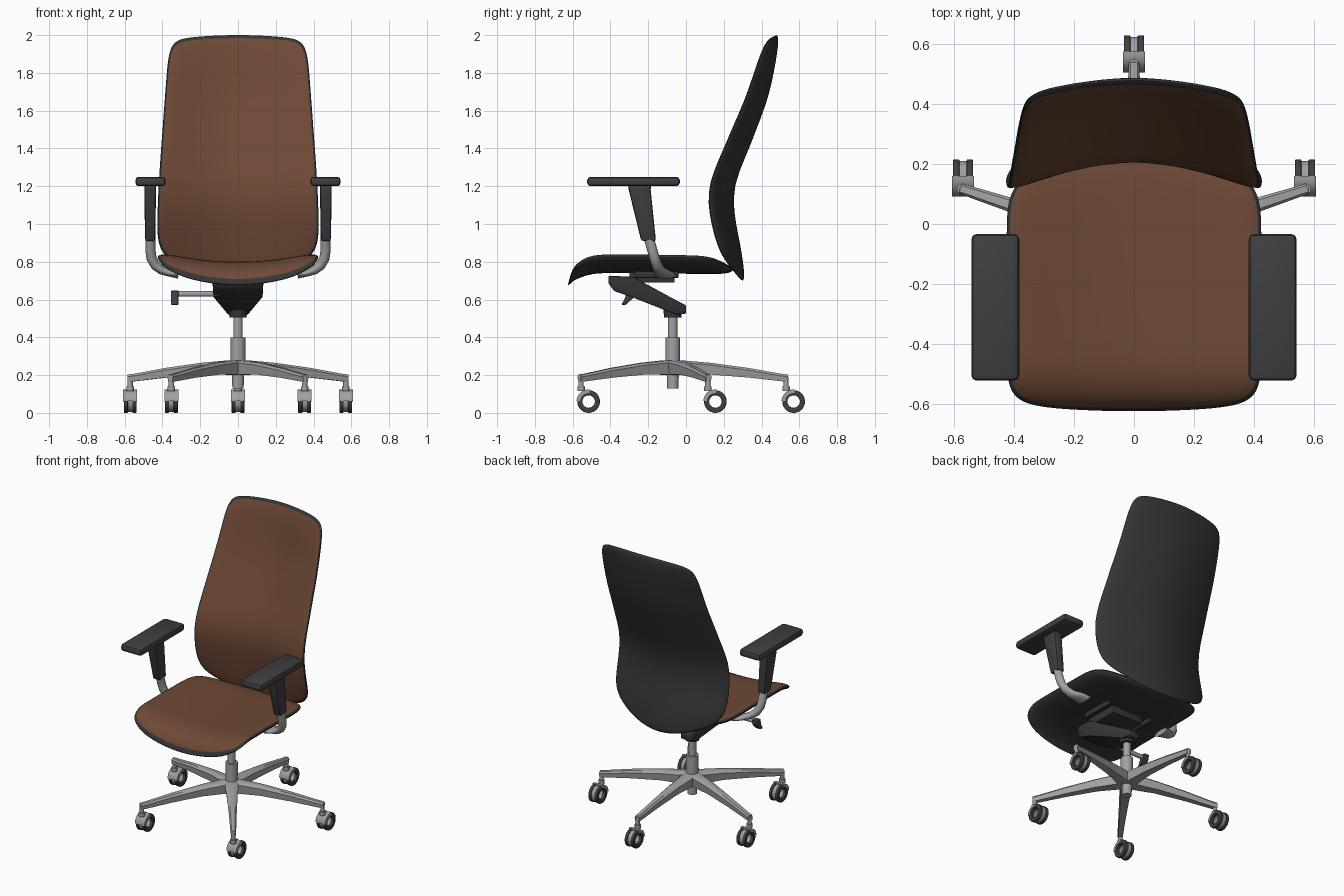
import bpy, bmesh, math
from mathutils import Vector

if "Cube" in bpy.data.objects:
    bpy.data.objects.remove(bpy.data.objects["Cube"])


def material(name, r, g, b):
    m = bpy.data.materials.new(name)
    m.diffuse_color = (r, g, b, 1)
    m.use_nodes = True
    m.node_tree.nodes["Principled BSDF"].inputs["Base Color"].default_value = m.diffuse_color
    return m


BROWN = material("brown upholstery", 0.155, 0.066, 0.036)
SHELL = material("black shell", 0.036, 0.036, 0.036)
PLASTIC = material("dark grey plastic", 0.05, 0.05, 0.05)
METAL = material("grey metal", 0.36, 0.36, 0.36)


def finish(bm, name, mats, bevel=0.0, segments=2):
    bmesh.ops.recalc_face_normals(bm, faces=bm.faces)
    if bevel:
        edges = [e for e in bm.edges if len(e.link_faces) == 2 and e.calc_face_angle() > 0.6]
        bmesh.ops.bevel(bm, geom=edges, offset=bevel, segments=segments, profile=0.5, affect='EDGES')
    me = bpy.data.meshes.new(name)
    bm.to_mesh(me)
    bm.free()
    for m in mats:
        me.materials.append(m)
    ob = bpy.data.objects.new(name, me)
    bpy.context.collection.objects.link(ob)
    return ob


def loft(name, rings, mat, bevel=0.0, closed=False):
    """Skin closed cross-sections; cap the ends unless the loft closes on itself."""
    bm = bmesh.new()
    vs = [[bm.verts.new(p) for p in r] for r in rings]
    n = len(vs[0])
    pairs = list(zip(vs, vs[1:])) + ([(vs[-1], vs[0])] if closed else [])
    for a, b in pairs:
        for i in range(n):
            j = (i + 1) % n
            bm.faces.new((a[i], a[j], b[j], b[i]))
    if not closed:
        bm.faces.new(vs[0])
        bm.faces.new(vs[-1])
    return finish(bm, name, [mat], bevel)


def box(name, lo, hi, mat, bevel=0.0):
    rings = [[(lo[0], lo[1], z), (hi[0], lo[1], z), (hi[0], hi[1], z), (lo[0], hi[1], z)]
             for z in (lo[2], hi[2])]
    return loft(name, rings, mat, bevel)


def lathe(name, x, y, profile, mat, n=28):
    """Vertical turned part from (radius, z) pairs."""
    rings = [[(x + r * math.cos(2 * math.pi * i / n), y + r * math.sin(2 * math.pi * i / n), z)
              for i in range(n)] for r, z in profile]
    return loft(name, rings, mat)


def hoop(name, c, r0, r1, x0, x1, mat, a0=0, a1=360, bevel=0.0):
    """Ring, or part of one, around an axis along x."""
    full = a1 - a0 == 360
    n = 28 if full else 10
    rings = []
    for i in range(n if full else n + 1):
        a = math.radians(a0 + (a1 - a0) * i / n)
        d = Vector((0, math.cos(a), math.sin(a)))
        rings.append([Vector(c) + d * r + Vector((x, 0, 0))
                      for r, x in ((r0, x0), (r1, x0), (r1, x1), (r0, x1))])
    return loft(name, rings, mat, bevel, closed=full)


def curve(pts):
    """Smooth function through (position, value) points."""
    def slope(i):
        a, b = pts[max(i - 1, 0)], pts[min(i + 1, len(pts) - 1)]
        return (b[1] - a[1]) / (b[0] - a[0])

    def f(x):
        x = min(max(x, pts[0][0]), pts[-1][0])
        i = next(k for k in range(len(pts) - 1) if x <= pts[k + 1][0])
        (xa, ya), (xb, yb) = pts[i], pts[i + 1]
        h = xb - xa
        t = (x - xa) / h
        return (ya * (2 * t**3 - 3 * t**2 + 1) + yb * (3 * t**2 - 2 * t**3)
                + h * slope(i) * (t**3 - 2 * t**2 + t) + h * slope(i + 1) * (t**3 - t**2))
    return f


def cushion(name, surface, corner, N=14):
    """Padded panel: surface(s, t, k) places a point, k = +1 upholstered side, -1 shell side."""
    bm = bmesh.new()
    val = [math.sin(math.pi / 2 * i / N) for i in range(-N, N + 1)]
    for k in (1, -1):
        grid = []
        for t in val:
            row = []
            for s in val:
                m = max(abs(s), abs(t))
                q = m / (abs(s)**corner + abs(t)**corner)**(1 / corner) if m > 1e-6 else 1
                row.append(bm.verts.new(surface(s * q, t * q, k * math.sqrt(max(0, 1 - m**9)))))
            grid.append(row)
        for i in range(2 * N):
            for j in range(2 * N):
                f = bm.faces.new((grid[i][j], grid[i][j + 1], grid[i + 1][j + 1], grid[i + 1][j]))
                inside = all(2 <= c < 2 * N - 2 for c in (i, j))
                f.material_index = 0 if k > 0 and inside else 1
    bmesh.ops.remove_doubles(bm, verts=bm.verts, dist=1e-5)
    return finish(bm, name, [BROWN, SHELL])


# Seat: dished across, with a waterfall front edge
seat_z = curve([(-0.625, 0.71), (-0.59, 0.755), (-0.5, 0.793), (-0.38, 0.80), (0.1, 0.795), (0.25, 0.79)])


def seat_surface(s, t, k):
    front, rear = -0.625 + 0.025 * s * s, 0.25 - 0.11 * s * s
    y = front + (rear - front) * (t + 1) / 2
    return (0.425 * s, y, seat_z(y) + 0.055 * s * s - 0.03 + 0.03 * k)


cushion("seat", seat_surface, 9)

# Backrest: lumbar bend in profile, wrapped around the sitter
back_y = curve([(0.70, 0.275), (0.85, 0.247), (1.08, 0.207), (1.22, 0.217), (1.45, 0.305),
                (1.68, 0.388), (1.97, 0.45), (2.0, 0.455)])
back_w = curve([(0.70, 0.43), (0.9, 0.43), (1.2, 0.42), (1.6, 0.392), (2.0, 0.362)])
back_wrap = curve([(0.70, 0.09), (1.28, 0.105), (1.65, 0.09), (2.0, 0.045)])


def back_surface(s, t, k):
    lo, hi = 0.70 + 0.15 * s * s, 2.0 - 0.025 * s * s
    z = lo + (hi - lo) * (t + 1) / 2
    y = back_y(z) - back_wrap(z) * abs(s)**1.75 + 0.024
    return (back_w(z) * s, y - 0.024 * k, z)


cushion("backrest", back_surface, 12)

# Tilt mechanism under the seat, with rails
loft("tilt_mechanism", [[(-w, y, lo), (w, y, lo), (w * 1.05, y, hi), (-w * 1.05, y, hi)]
     for y, lo, hi, w in ((-0.41, 0.685, 0.725, 0.12), (-0.38, 0.645, 0.725, 0.13),
                          (-0.28, 0.61, 0.72, 0.13), (-0.05, 0.52, 0.595, 0.055),
                          (0.0, 0.525, 0.57, 0.04))], SHELL, 0.006)
box("seat_mount", (-0.12, -0.30, 0.69), (0.12, -0.06, 0.75), SHELL, 0.005)
for sx in (1, -1):
    box("seat_rail", (sx * 0.17 - 0.012, -0.27, 0.715), (sx * 0.17 + 0.012, -0.04, 0.755), SHELL, 0.004)

# Height lever on the left
loft("lever_rod", [[(x, -0.30 + 0.015 * math.cos(a * math.pi / 6), 0.63 + 0.015 * math.sin(a * math.pi / 6))
     for a in range(12)] for x in (-0.10, -0.33)], METAL)
loft("lever_knob", [[(-0.355, y - d, z), (-0.315, y - d, z), (-0.315, y + d, z), (-0.355, y + d, z)]
     for y, z, d in ((-0.33, 0.572, 0.012), (-0.30, 0.61, 0.022), (-0.295, 0.648, 0.022))], PLASTIC, 0.005)

# Gas column
HUB = -0.07
lathe("column_housing", 0, HUB, [(0.030, 0.13), (0.032, 0.2), (0.039, 0.201), (0.039, 0.40)], METAL)
lathe("column_piston", 0, HUB, [(0.025, 0.39), (0.025, 0.53)], METAL)
lathe("column_collar", 0, HUB, [(0.045, 0.505), (0.052, 0.56)], SHELL)

# Five-star base with casters that all trail backwards
for i in range(5):
    a = math.radians(90 + 72 * i)
    d, side = Vector((math.cos(a), math.sin(a), 0)), Vector((-math.sin(a), math.cos(a), 0))
    hub = Vector((0, HUB, 0))
    rings = []
    for r, lo, hi, w in ((0.0, 0.20, 0.278, 0.05), (0.06, 0.202, 0.277, 0.044), (0.2, 0.203, 0.265, 0.034),
                         (0.4, 0.187, 0.238, 0.025), (0.57, 0.168, 0.208, 0.019), (0.61, 0.165, 0.203, 0.018)):
        rings.append([hub + d * r + side * x + Vector((0, 0, z))
                      for x, z in ((-w * 0.8, lo), (w * 0.8, lo), (w, hi - 0.012), (w * 0.6, hi),
                                   (-w * 0.6, hi), (-w, hi - 0.012))])
    loft("base_leg", rings, METAL)
    tip = hub + d * 0.6
    lathe("caster_stem", tip.x, tip.y, [(0.02, 0.115), (0.02, 0.14), (0.014, 0.141), (0.014, 0.19)], METAL, 14)
    c = tip + Vector((0, 0.04, 0.06))
    for sx in (1, -1):
        hoop("caster_wheel", c, 0.033, 0.06, sx * 0.012, sx * 0.034, PLASTIC, bevel=0.004)
    hoop("caster_core", c, 0.034, 0.055, -0.013, 0.013, METAL)
    hoop("caster_hood", c, 0.045, 0.064, -0.037, 0.037, METAL, 85, 178)

# Armrests
for sx in (1, -1):
    # bent support tube, flattened at its seat end: x, y, z, half thickness, half depth, tilt
    tube = []
    for x, y, z, h, w, tilt in ((0.315, -0.11, 0.727, 0.016, 0.06, 78), (0.365, -0.12, 0.74, 0.018, 0.05, 74),
                                (0.405, -0.14, 0.755, 0.023, 0.034, 62), (0.437, -0.152, 0.78, 0.026, 0.029, 42),
                                (0.457, -0.165, 0.815, 0.027, 0.028, 18), (0.464, -0.178, 0.86, 0.027, 0.028, 2),
                                (0.464, -0.198, 0.93, 0.026, 0.028, 0)):
        b = math.radians(tilt)
        tube.append([(sx * (x + h * math.cos(b) * math.cos(p)), y + w * math.sin(p),
                      z - h * math.sin(b) * math.cos(p))
                     for p in (2 * math.pi * i / 18 for i in range(18))])
    loft("arm_tube", tube, METAL)
    loft("arm_sleeve", [[(sx * 0.465 + u * w, y + v * dep, z) for u, v in ((-1, -1), (1, -1), (1, 1), (-1, 1))]
         for y, z, w, dep in ((-0.198, 0.91, 0.027, 0.039), (-0.245, 1.18, 0.031, 0.058),
                              (-0.245, 1.21, 0.031, 0.06))], PLASTIC, 0.012)
    box("arm_pad", (sx * 0.463 - 0.08, -0.523, 1.2), (sx * 0.463 + 0.08, -0.033, 1.25), PLASTIC, 0.018)

bpy.ops.object.select_all(action='SELECT')
bpy.context.view_layer.objects.active = bpy.data.objects["seat"]
bpy.ops.object.shade_smooth_by_angle(angle=math.radians(38))
